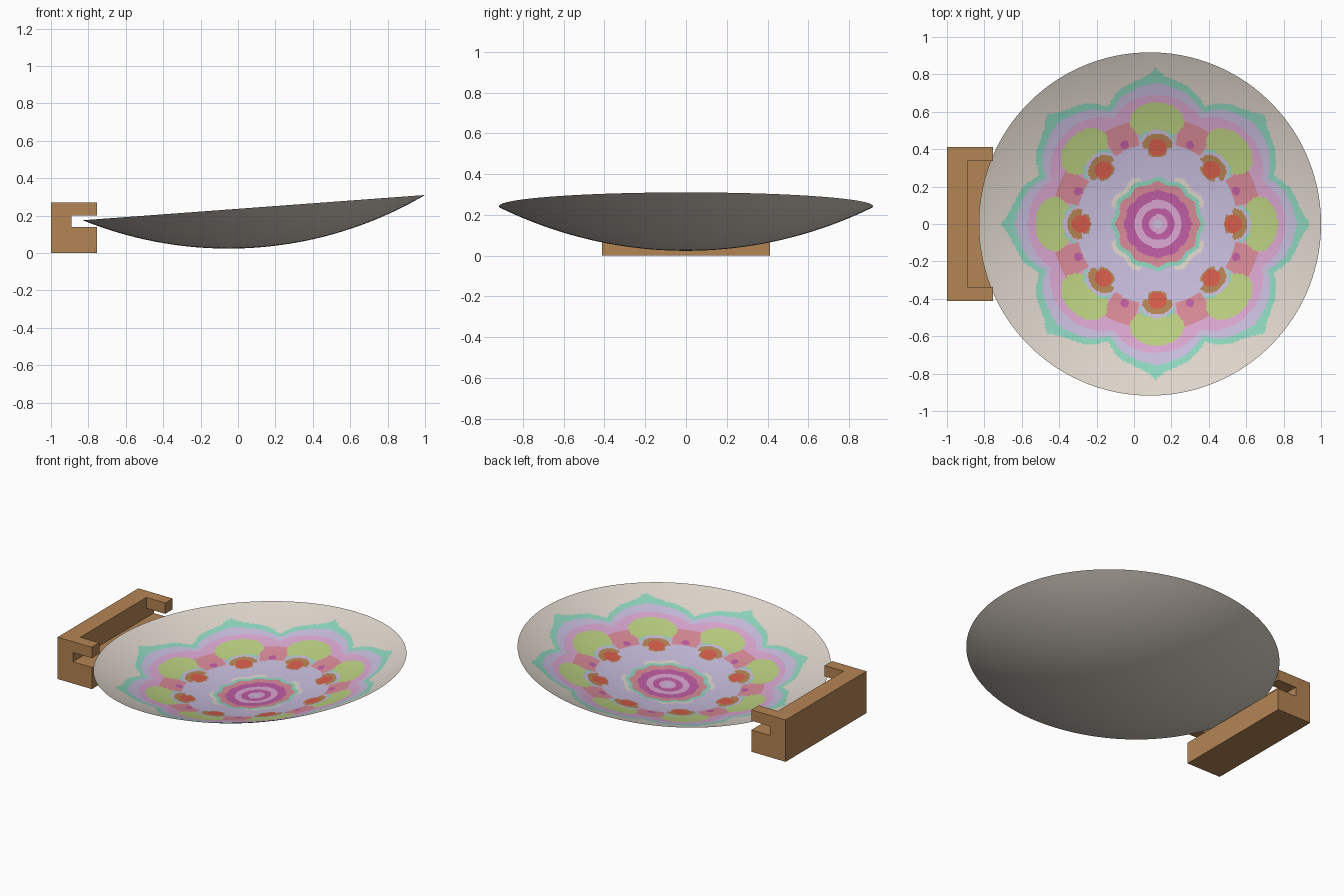
import bpy, bmesh, math
from math import sin, cos, pi, hypot, atan2

if "Cube" in bpy.data.objects:
    bpy.data.objects.remove(bpy.data.objects["Cube"])

# ---------- materials ----------
RGB = {
    "cream": (222, 213, 203), "wood_brown": (180, 133, 84), "teal": (141, 212, 189),
    "lavender": (199, 188, 220), "pink": (217, 166, 207), "lime": (186, 207, 128),
    "rose": (215, 138, 151), "magenta": (190, 92, 163), "red": (213, 92, 74),
}


def linear(c):
    c /= 255
    return c / 12.92 if c <= 0.04045 else ((c + 0.055) / 1.055) ** 2.4


MATS = {}
for name, rgb in RGB.items():
    m = bpy.data.materials.new(name)
    m.diffuse_color = (*[linear(c) for c in rgb], 1)
    m.use_nodes = True
    m.node_tree.nodes["Principled BSDF"].inputs["Base Color"].default_value = m.diffuse_color
    MATS[name] = m
NAMES = list(RGB)


def new_object(name, bm, mats):
    mesh = bpy.data.meshes.new(name)
    bm.to_mesh(mesh)
    bm.free()
    for n in mats:
        mesh.materials.append(MATS[n])
    ob = bpy.data.objects.new(name, mesh)
    bpy.context.collection.objects.link(ob)
    return ob


# ---------- painted flower, as a rule over the dish ----------
OFFSET = 0.028                       # flower centre along the dish
ANGLES = (0, 4, 9, 14, 18, 22.5)     # degrees away from a petal axis
TEAL_EDGE = (0.83, 0.79, 0.768, 0.75, 0.722, 0.68)
LAVENDER_EDGE = (0.755, 0.745, 0.73, 0.712, 0.685, 0.645)
PINK_EDGE = (0.69, 0.687, 0.678, 0.662, 0.642, 0.612)


def edge(table, a):
    for i in range(len(ANGLES) - 1):
        if a <= ANGLES[i + 1]:
            f = (a - ANGLES[i]) / (ANGLES[i + 1] - ANGLES[i])
            return table[i] + f * (table[i + 1] - table[i])
    return table[-1]


def paint(x, y):
    r, th = hypot(x, y), atan2(y, x)
    # centre rosette
    wave = 0.008 * cos(12 * th)
    for limit, col in ((0.02, "lavender"), (0.05, "pink"), (0.087, "magenta"), (0.127, "pink"),
                       (0.178 + wave / 2, "magenta"), (0.22 + wave, "rose"),
                       (0.243 + wave, "teal")):
        if r < limit:
            return col
    if r < 0.268 + wave and cos(4 * th) < 0.1:
        return "cream"
    # fold into one of eight petals: a along its axis, b across
    fold = (th + pi / 8) % (pi / 4) - pi / 8
    deg = abs(math.degrees(fold))
    a, b = r * cos(fold), abs(r * sin(fold))
    # small blossom
    if ((a - 0.41) / 0.045) ** 2 + (b / 0.048) ** 2 < 1 and b < 0.012 + (a - 0.36) * 1.5:
        return "red"
    if ((a - 0.42) / 0.062) ** 2 + (b / 0.082) ** 2 < 1 and (a > 0.405 or b < 0.05):
        return "wood_brown"
    # magenta dots between petals
    if hypot(r - 0.458, r * math.radians(22.5 - deg)) < 0.022:
        return "magenta"
    # inner scalloped field
    d = hypot(a - 0.405, b)
    if d < 0.098 or r < 0.43:
        return "lavender"
    if d < 0.11 and a > 0.44 and b > 0.05:
        return "teal"
    # green lobes, surrounding bands
    if ((a - 0.55) / 0.1) ** 2 + (b / 0.145) ** 2 < 1:
        return "lime"
    if r < edge(PINK_EDGE, deg):
        return "rose" if deg > 13 and r < 0.565 else "pink"
    if r < edge(LAVENDER_EDGE, deg):
        return "lavender"
    if r < edge(TEAL_EDGE, deg):
        return "teal"
    return "cream"


# ---------- dish: two curved skins meeting at the rim ----------
RIM, TILT = 0.9175, math.atan2(0.135, 1.83)


def dish_skin(name, rings, segs, depth, up, colour):
    R = (RIM ** 2 + depth ** 2) / (2 * depth)
    bm = bmesh.new()

    def vert(s, j):
        t = 2 * pi * j / segs
        x, y = OFFSET * (1 - s) + RIM * s * cos(t), RIM * s * sin(t)
        return bm.verts.new((x, y, R - depth - math.sqrt(R * R - x * x - y * y)))

    centre = vert(0, 0)
    loops = [[vert(i / rings, j) for j in range(segs)] for i in range(1, rings + 1)]
    for j in range(segs):
        k = (j + 1) % segs
        bm.faces.new((centre, loops[0][j], loops[0][k]))
        for p, q in zip(loops, loops[1:]):
            bm.faces.new((p[j], q[j], q[k], p[k]))
    for f in bm.faces:
        f.smooth = True
        c = f.calc_center_median()
        f.material_index = NAMES.index(colour(c.x - OFFSET, c.y))
    if not up:
        bmesh.ops.reverse_faces(bm, faces=bm.faces)
    ob = new_object(name, bm, NAMES)
    ob.location = (0.085, 0, 0.2425)
    ob.rotation_euler = (0, -TILT, 0)
    return ob


dish_skin("dish_inside", 120, 320, 0.207, True, paint)
dish_skin("dish_underside", 20, 80, 0.214, False, lambda x, y: "cream")


# ---------- wooden holder: slotted profile with an open top ----------
def extrude_profile(name, pts, y0, y1):
    bm = bmesh.new()
    face = bm.faces.new([bm.verts.new((x, y0, z)) for x, z in pts])
    out = bmesh.ops.extrude_face_region(bm, geom=[face])
    moved = [v for v in out["geom"] if isinstance(v, bmesh.types.BMVert)]
    bmesh.ops.translate(bm, verts=moved, vec=(0, y1 - y0, 0))
    bmesh.ops.recalc_face_normals(bm, faces=bm.faces)
    return new_object(name, bm, ["wood_brown"])


holder = extrude_profile("wooden_holder", [
    (-1, 0), (-0.755, 0), (-0.755, 0.14), (-0.89, 0.14),
    (-0.89, 0.2), (-0.755, 0.2), (-0.755, 0.27), (-1, 0.27)], -0.412, 0.412)
cutter = extrude_profile("holder_cutter", [
    (-0.89, 0.17), (-0.7, 0.17), (-0.7, 0.35), (-0.89, 0.35)], -0.336, 0.336)
mod = holder.modifiers.new("open_top", "BOOLEAN")
mod.operation, mod.solver, mod.object = "DIFFERENCE", "EXACT", cutter
bpy.context.view_layer.objects.active = holder
bpy.ops.object.modifier_apply(modifier=mod.name)
bpy.data.objects.remove(cutter, do_unlink=True)
